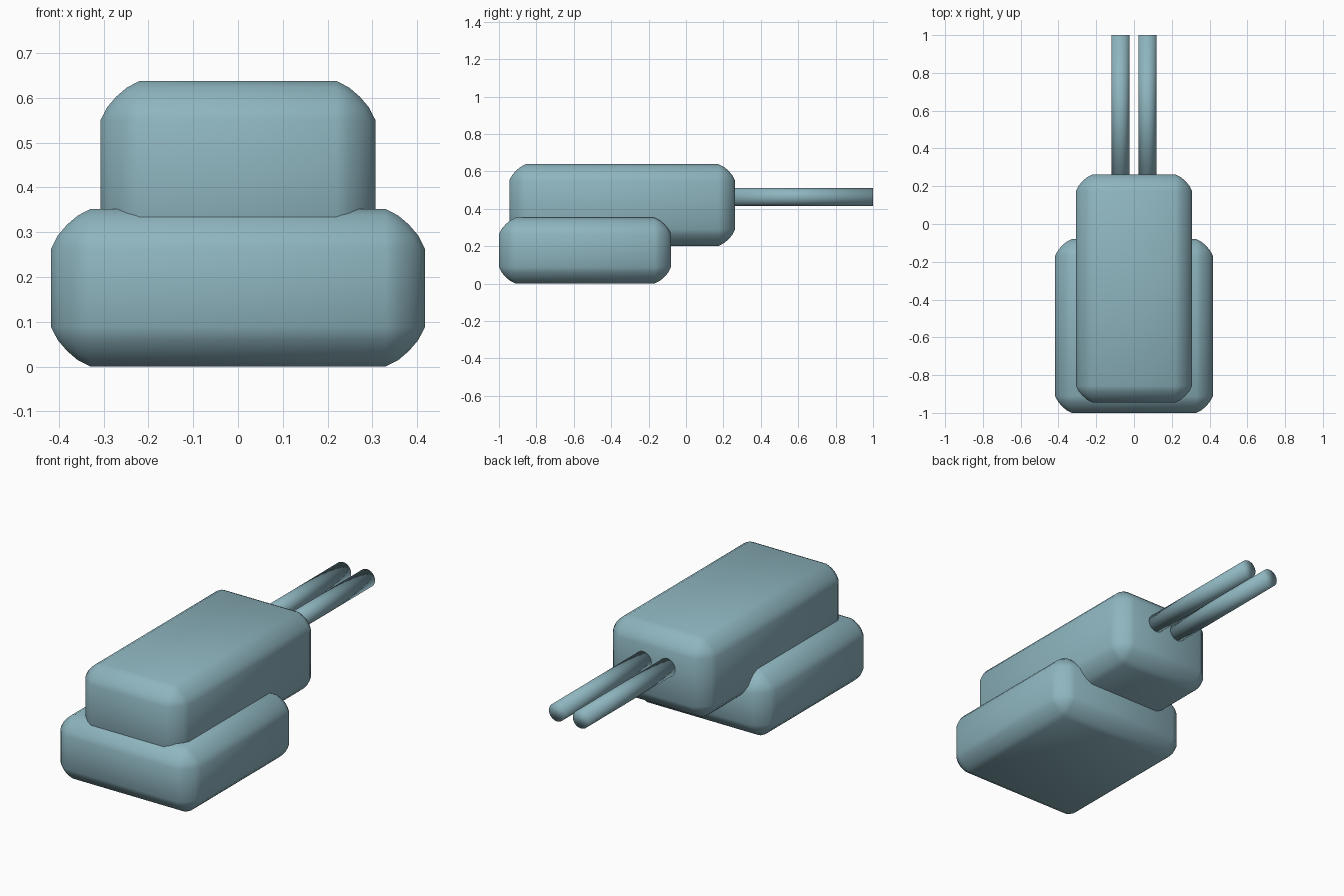
import bpy, math

if "Cube" in bpy.data.objects:
    bpy.data.objects.remove(bpy.data.objects["Cube"])

paint = bpy.data.materials.new("blue_grey_paint")
paint.diffuse_color = (0.27, 0.46, 0.52, 1)
paint.use_nodes = True
paint.node_tree.nodes["Principled BSDF"].inputs["Base Color"].default_value = paint.diffuse_color

def rounded_box(name, lo, hi, radius):
    size = [b - a for a, b in zip(lo, hi)]
    bpy.ops.mesh.primitive_cube_add(size=1, location=[(a + b) / 2 for a, b in zip(lo, hi)])
    ob = bpy.context.object
    ob.name = name
    ob.scale = size
    bpy.ops.object.transform_apply(location=False, rotation=False, scale=True)
    bev = ob.modifiers.new("rounding", 'BEVEL')
    bev.width = radius
    bev.segments = 4
    bev.profile = 0.36          # flatter than a quarter circle
    bpy.ops.object.shade_smooth()
    ob.data.materials.append(paint)

def barrel(name, x, y0, y1, z, radius):
    bpy.ops.mesh.primitive_cylinder_add(vertices=32, radius=radius, depth=y1 - y0,
                                        location=(x, (y0 + y1) / 2, z),
                                        rotation=(math.pi / 2, 0, 0))
    ob = bpy.context.object
    ob.name = name
    bpy.ops.object.shade_smooth()
    ob.data.materials.append(paint)

# Lower mount and upper gun housing
rounded_box("base_mount", (-0.417, -1.0, 0.0), (0.417, -0.08, 0.352), 0.088)
rounded_box("gun_housing", (-0.307, -0.945, 0.202), (0.307, 0.263, 0.638), 0.088)

# Twin barrels
for side, x in (("left", -0.072), ("right", 0.071)):
    barrel(side + "_barrel", x, 0.2, 1.0, 0.463, 0.048)
